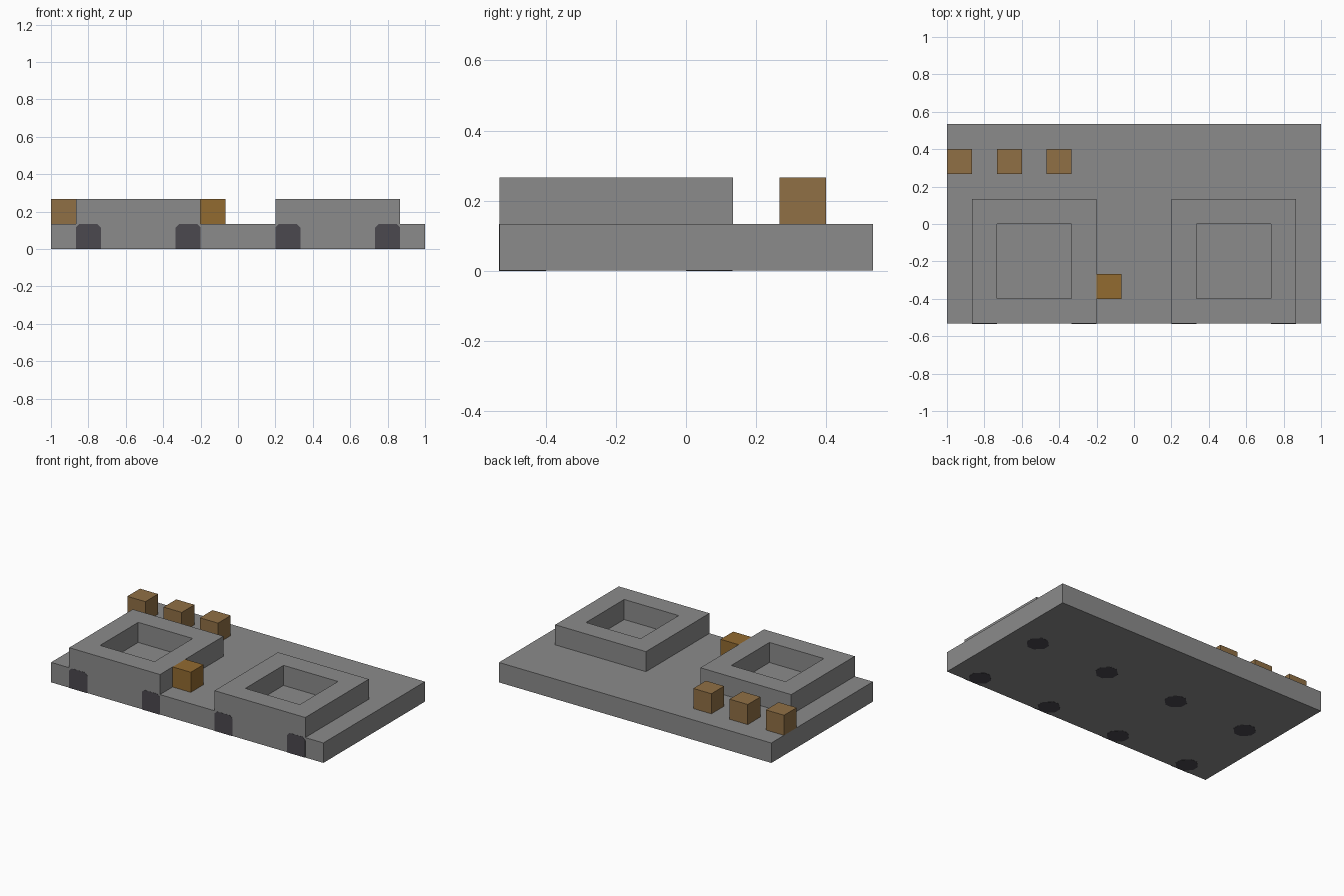
import bpy, bmesh

cube = bpy.data.objects.get("Cube")
if cube:
    bpy.data.objects.remove(cube, do_unlink=True)

U = 2 / 15          # building grid unit
LIP = 0.001         # how far inlaid plates stand proud


def material(name, rgb):
    m = bpy.data.materials.new(name)
    m.use_nodes = True
    col = (*rgb, 1)
    m.diffuse_color = col
    m.node_tree.nodes["Principled BSDF"].inputs["Base Color"].default_value = col
    return m


stone = material("stone grey", (0.26, 0.26, 0.26))
dark = material("dark grey", (0.07, 0.066, 0.078))
wood = material("dull brown wood", (0.28, 0.162, 0.06))
warm_wood = material("warm brown wood", (0.29, 0.145, 0.03))


def finish(name, bm, mat):
    bmesh.ops.recalc_face_normals(bm, faces=bm.faces)
    mesh = bpy.data.meshes.new(name)
    bm.to_mesh(mesh)
    bm.free()
    mesh.materials.append(mat)
    ob = bpy.data.objects.new(name, mesh)
    bpy.context.collection.objects.link(ob)
    return ob


def box(name, lo, hi, mat):
    bm = bmesh.new()
    bmesh.ops.create_cube(bm, size=1)
    for v in bm.verts:
        v.co = [lo[i] + (v.co[i] + 0.5) * (hi[i] - lo[i]) for i in range(3)]
    return finish(name, bm, mat)


def plate(name, points, push, mat):
    """Extrude a flat outline along push."""
    bm = bmesh.new()
    face = bm.faces.new([bm.verts.new(p) for p in points])
    ext = bmesh.ops.extrude_face_region(bm, geom=[face])
    moved = [g for g in ext["geom"] if isinstance(g, bmesh.types.BMVert)]
    bmesh.ops.translate(bm, verts=moved, vec=push)
    return finish(name, bm, mat)


# Base slab
front = -4 * U
box("base", (-1, front + LIP, LIP), (1, 4 * U, U), stone)


# Raised square rims with an open well
def rim(name, cx, cy):
    bm = bmesh.new()
    loops = []
    for r, z in ((2.5, 1), (2.5, 2), (1.5, 2), (1.5, 1)):
        loops.append([bm.verts.new((cx + sx * r * U, cy + sy * r * U, z * U))
                      for sx, sy in ((-1, -1), (1, -1), (1, 1), (-1, 1))])
    for a, b in zip(loops, loops[1:]):
        for i in range(4):
            j = (i + 1) % 4
            bm.faces.new((a[i], a[j], b[j], b[i]))
    return finish(name, bm, stone)


for side, s in (("left", 1), ("right", -1)):
    rim(side + "_rim", s * 4 * U, -1.5 * U + LIP)

# Small blocks standing on the base
for i in range(3):
    x = -1 + 2 * i * U
    box(f"back_block_{i + 1}", (x, 2 * U, U), (x + U, 3 * U, 2 * U), wood)
box("front_block", (-1.5 * U, -3 * U, U), (-0.5 * U, -2 * U, 2 * U), warm_wood)

# Dark posts inlaid under the rim corners
h, c, t = U / 2, 0.044, 0.018
octagon = [(-h + c, -h), (h - c, -h), (h, -h + c), (h, h - c),
           (h - c, h), (-h + c, h), (-h, h - c), (-h, -h + c)]
arch = [(-h, 0), (h, 0), (h, U - t), (h - t, U), (-h + t, U), (-h, U - t)]
for i, k in enumerate((-6, -2, 2, 6), 1):
    x = k * U
    for row, y in (("front", -3.5 * U), ("back", 0.5 * U)):
        plate(f"{row}_post_foot_{i}",
              [(x + px, y + py, 0) for px, py in octagon], (0, 0, 0.004), dark)
    plate(f"front_post_face_{i}",
          [(x + px, front, pz) for px, pz in arch], (0, 0.004, 0), dark)
